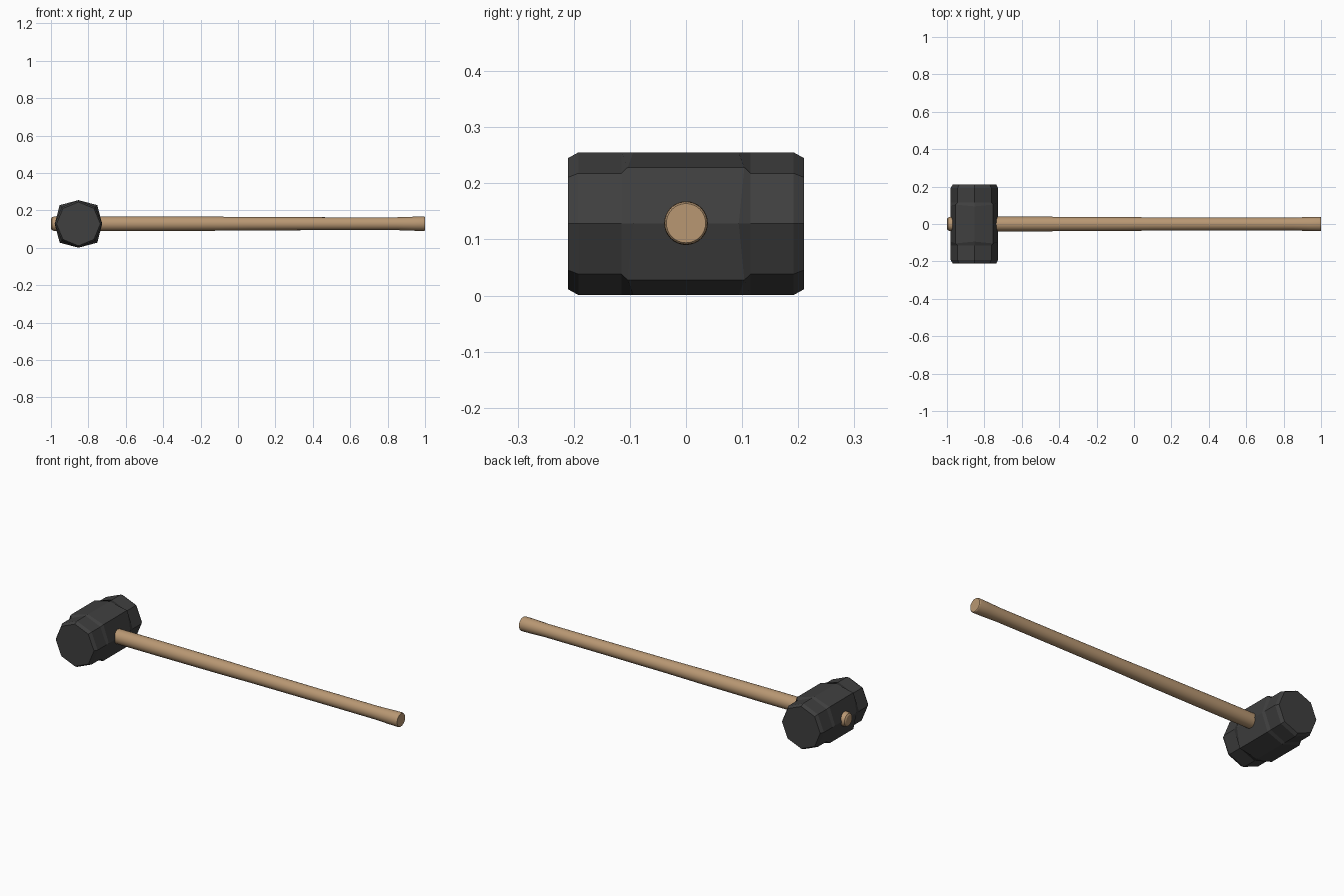
import bpy, bmesh
from math import pi, cos, sin

if "Cube" in bpy.data.objects:
    bpy.data.objects.remove(bpy.data.objects["Cube"])

CX, CZ = -0.853, 0.128   # head centre
HZ = 0.129               # handle axis height


def material(name, rgb):
    m = bpy.data.materials.new(name)
    m.diffuse_color = (*rgb, 1)
    m.use_nodes = True
    m.node_tree.nodes["Principled BSDF"].inputs["Base Color"].default_value = m.diffuse_color
    return m


def loft(name, rings, mat):
    """Skin a list of equal-length point rings and cap both ends."""
    bm = bmesh.new()
    loops = [[bm.verts.new(p) for p in ring] for ring in rings]
    n = len(loops[0])
    for a, b in zip(loops, loops[1:]):
        for i in range(n):
            j = (i + 1) % n
            bm.faces.new((a[i], a[j], b[j], b[i]))
    bm.faces.new(loops[0])
    bm.faces.new(loops[-1])
    bmesh.ops.recalc_face_normals(bm, faces=bm.faces)
    me = bpy.data.meshes.new(name)
    bm.to_mesh(me)
    bm.free()
    ob = bpy.data.objects.new(name, me)
    me.materials.append(mat)
    bpy.context.collection.objects.link(ob)
    return ob


# Head: octagonal bar along y, with its diagonal corners swollen in the middle
def head_ring(y_axis, y_diag, r_axis, r_diag):
    pts = []
    for i in range(8):
        a = i * pi / 4
        r, y = (r_diag, y_diag) if i % 2 else (r_axis, y_axis)
        pts.append((CX + r * cos(a), y, CZ + r * sin(a)))
    return pts


half = [(0.21, 0.21, 0.117, 0.117), (0.192, 0.192, 0.127, 0.127),
        (0.115, 0.115, 0.127, 0.127), (0.094, 0.104, 0.127, 0.142)]
sections = half + [(-a, -d, ra, rd) for a, d, ra, rd in reversed(half)]
loft("hammer_head", [head_ring(*s) for s in sections],
     material("dark_steel", (0.05, 0.05, 0.05)))

# Handle: round shaft along x, slimmer towards the grip, flared at the butt
profile = [(-1.0, 0.026), (-0.995, 0.034), (-0.985, 0.038), (-0.96, 0.039),
           (-0.5, 0.039), (-0.1, 0.0375), (0.1, 0.0355), (0.5, 0.0345),
           (0.85, 0.0345), (0.94, 0.0375), (0.99, 0.0385), (0.997, 0.0375),
           (1.0, 0.035)]
N = 32
rings = [[(x, r * cos(2 * pi * i / N), HZ + r * sin(2 * pi * i / N))
          for i in range(N)] for x, r in profile]
handle = loft("handle", rings, material("wood", (0.48, 0.31, 0.17)))
bpy.context.view_layer.objects.active = handle
handle.select_set(True)
bpy.ops.object.shade_smooth_by_angle(angle=pi / 6)
